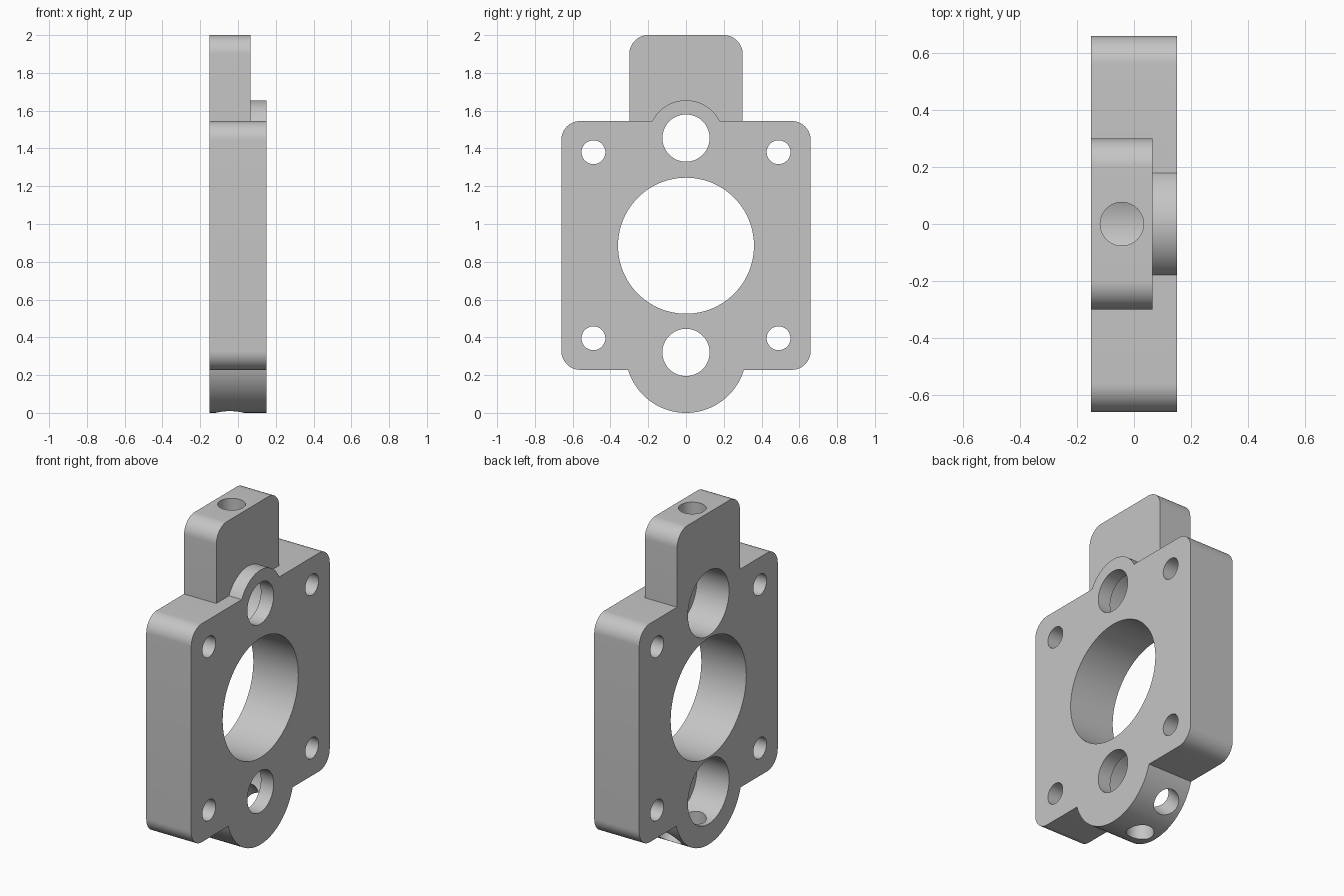
import bpy, bmesh, math
from mathutils import Matrix, Vector

old = bpy.data.objects.get("Cube")
if old:
    bpy.data.objects.remove(old, do_unlink=True)

# Main sizes
BACK, FACE, STEP = -0.15, 0.15, 0.065
PORT_LOW, BORE_Z, PORT_TOP = 0.32, 0.885, 1.455
MID = (BACK + STEP) / 2

metal = bpy.data.materials.new("grey_metal")
metal.use_nodes = True
grey = (0.56, 0.56, 0.56, 1)
metal.diffuse_color = grey
metal.node_tree.nodes["Principled BSDF"].inputs["Base Color"].default_value = grey


def make_object(name, bm):
    bmesh.ops.recalc_face_normals(bm, faces=bm.faces)
    mesh = bpy.data.meshes.new(name)
    bm.to_mesh(mesh)
    bm.free()
    mesh.materials.append(metal)
    obj = bpy.data.objects.new(name, mesh)
    bpy.context.collection.objects.link(obj)
    return obj


def cylinder(name, start, end, radius, sides=96):
    """Closed cylinder between two points."""
    start, end = Vector(start), Vector(end)
    axis = end - start
    bm = bmesh.new()
    turn = axis.to_track_quat('Z', 'Y').to_matrix().to_4x4()
    bmesh.ops.create_cone(bm, cap_ends=True, segments=sides, radius1=radius, radius2=radius,
                          depth=axis.length,
                          matrix=Matrix.Translation((start + end) / 2) @ turn)
    return make_object(name, bm)


def rounded_slab(name, x0, x1, half, z0, z1, radius, bottom_round=True):
    """Slab along x with rounded corners in the y-z outline."""
    corners = [(half, z1, 0), (-half, z1, 90)]
    steps = 16
    outline = []
    if bottom_round:
        corners += [(-half, z0, 180), (half, z0, 270)]
    for y, z, angle in corners:
        cy = y - math.copysign(radius, y)
        cz = z - radius if z == z1 else z + radius
        for i in range(steps + 1):
            a = math.radians(angle + 90 * i / steps)
            outline.append((cy + radius * math.cos(a), cz + radius * math.sin(a)))
    if not bottom_round:
        outline += [(-half, z0), (half, z0)]
    bm = bmesh.new()
    face = bm.faces.new([bm.verts.new((x0, y, z)) for y, z in outline])
    new = bmesh.ops.extrude_face_region(bm, geom=[face])["geom"]
    bmesh.ops.translate(bm, vec=(x1 - x0, 0, 0),
                        verts=[v for v in new if isinstance(v, bmesh.types.BMVert)])
    return make_object(name, bm)


def combine(body, tool, operation):
    mod = body.modifiers.new(operation.lower(), 'BOOLEAN')
    mod.operation = operation
    mod.solver = 'EXACT'
    mod.object = tool
    bpy.context.view_layer.objects.active = body
    bpy.ops.object.modifier_apply(modifier=mod.name)
    bpy.data.objects.remove(tool, do_unlink=True)


def x_hole(name, y, z, radius, x0=-0.3, x1=0.3):
    return cylinder(name, (x0, y, z), (x1, y, z), radius)


# Solid: plate, top tab, lower lobe and upper boss
body = rounded_slab("flange_body", BACK, FACE, 0.66, 0.228, 1.545, 0.1)
for part in (
    rounded_slab("top_tab", BACK, STEP, 0.3, 1.3, 2.0, 0.1, bottom_round=False),
    x_hole("lower_lobe", 0, PORT_LOW, 0.32, BACK, FACE),
    x_hole("upper_boss", 0, PORT_TOP, 0.2, 0, FACE),
):
    combine(body, part, 'UNION')

# Holes: main bore, stepped ports and corner bolt holes
cutters = [x_hole("main_bore", 0, BORE_Z, 0.36)]
for z in (PORT_LOW, PORT_TOP):
    cutters.append(x_hole("port", 0, z, 0.125))
    cutters.append(x_hole("counterbore", 0, z, 0.196, x0=-0.3, x1=STEP))
for y in (-0.49, 0.49):
    for z in (0.395, 1.38):
        cutters.append(x_hole("bolt_hole", y, z, 0.063))

# Cross drillings from the tab top, the lobe bottom and the lobe side
drill = 0.076
cutters.append(cylinder("tab_drilling", (MID, 0, PORT_TOP), (MID, 0, 2.2), drill, 64))
cutters.append(cylinder("lobe_drilling", (MID, 0, PORT_LOW), (MID, 0, -0.2), drill, 64))
cutters.append(cylinder("side_drilling", (MID, 0, PORT_LOW),
                        (MID, 0.4, PORT_LOW - 0.4), drill, 64))
for cutter in cutters:
    combine(body, cutter, 'DIFFERENCE')

# Smooth the round walls, keep the edges sharp
bpy.ops.object.select_all(action='DESELECT')
body.select_set(True)
bpy.context.view_layer.objects.active = body
bpy.ops.object.shade_smooth_by_angle(angle=math.radians(30))
